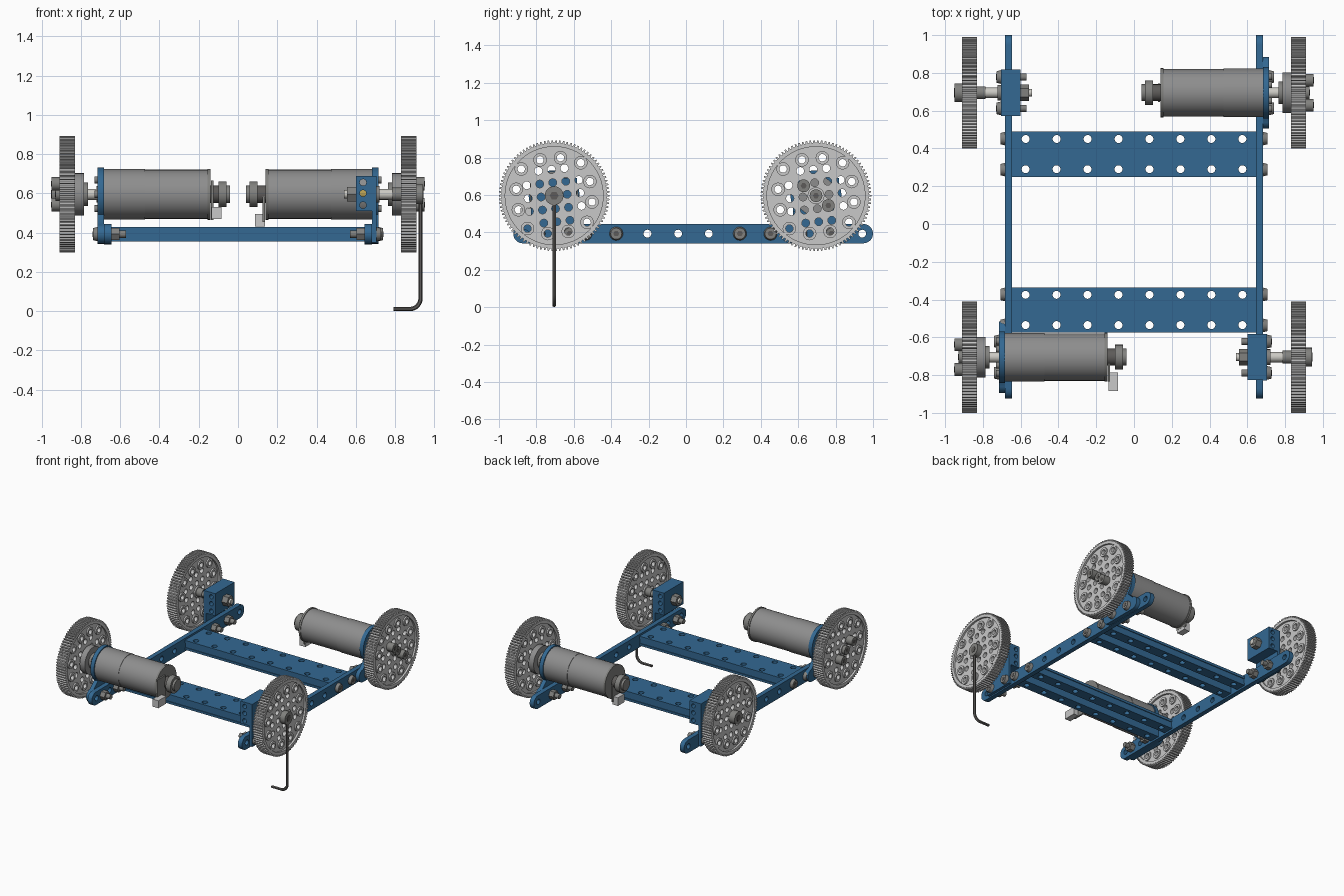
import bpy, bmesh
from math import cos, sin, pi, radians
from mathutils import Matrix

cube = bpy.data.objects.get("Cube")
if cube:
    bpy.data.objects.remove(cube)


def material(name, r, g, b):
    m = bpy.data.materials.new(name)
    m.use_nodes = True
    m.diffuse_color = (r, g, b, 1)
    m.node_tree.nodes["Principled BSDF"].inputs["Base Color"].default_value = (r, g, b, 1)
    return m


BLUE = material("blue anodised", .033, .14, .29)
GREY = material("motor grey", .27, .27, .27)
PALE = material("pale grey plastic", .58, .58, .58)
STEEL = material("steel", .22, .22, .21)
DARK = material("dark steel", .11, .105, .1)
SHAFT = material("bright shaft", .6, .59, .55)
BRASS = material("brass", .45, .33, .08)


def add(name, mesh, mat):
    mesh.materials.clear()
    mesh.materials.append(mat)
    mesh.shade_smooth()
    mesh.set_sharp_from_angle(angle=radians(35))
    obj = bpy.data.objects.new(name, mesh)
    bpy.context.collection.objects.link(obj)
    return obj


def circle(u, v, r, n=20):
    return arc(u, v, r, 0, 360 - 360 / n, n)


def arc(u, v, r, a, b, n):
    angles = [radians(a + (b - a) * i / (n - 1)) for i in range(n)]
    return [(u + r * cos(t), v + r * sin(t)) for t in angles]


def rect(u0, u1, v0, v1):
    return [(u0, v0), (u1, v0), (u1, v1), (u0, v1)]


AXES = {"x": Matrix(((0, 0, 1, 0), (1, 0, 0, 0), (0, 1, 0, 0), (0, 0, 0, 1))),
        "y": Matrix(((1, 0, 0, 0), (0, 0, -1, 0), (0, 1, 0, 0), (0, 0, 0, 1))),
        "z": Matrix.Identity(4)}


def plate(name, mat, loops, axis, a, b):
    """Extrude outlines (inner loops become holes) between a and b on an axis."""
    curve = bpy.data.curves.new(name, "CURVE")
    curve.dimensions = "2D"
    curve.fill_mode = "BOTH"
    curve.extrude = abs(b - a) / 2
    for loop in loops:
        s = curve.splines.new("POLY")
        s.points.add(len(loop) - 1)
        for p, (u, v) in zip(s.points, loop):
            p.co = (u, v, 0, 1)
        s.use_cyclic_u = True
    tmp = bpy.data.objects.new("outline", curve)
    mesh = bpy.data.meshes.new_from_object(tmp)
    bpy.data.objects.remove(tmp)
    shift = Matrix.Translation([(a + b) / 2 if c == axis else 0 for c in "xyz"])
    mesh.transform(shift @ AXES[axis])
    bm = bmesh.new()
    bm.from_mesh(mesh)
    bmesh.ops.remove_doubles(bm, verts=bm.verts, dist=1e-5)
    bmesh.ops.recalc_face_normals(bm, faces=bm.faces)
    bm.to_mesh(mesh)
    bm.free()
    return add(name, mesh, mat)


def rod(name, mat, x0, x1, y, z, r, n=24, r2=None):
    """Cylinder along x; r2 is the radius at the x1 end."""
    bm = bmesh.new()
    m = Matrix.Translation(((x0 + x1) / 2, y, z)) @ Matrix.Rotation(pi / 2 if x1 > x0 else -pi / 2, 4, "Y")
    bmesh.ops.create_cone(bm, cap_ends=True, segments=n, radius1=r, radius2=r2 or r,
                          depth=abs(x1 - x0), matrix=m)
    mesh = bpy.data.meshes.new(name)
    bm.to_mesh(mesh)
    bm.free()
    return add(name, mesh, mat)


def box(name, mat, size, center):
    w, d, h = [s / 2 for s in size]
    x, y, z = center
    return plate(name, mat, [rect(x - w, x + w, y - d, y + d)], "z", z - h, z + h)


def bolt(side, x, y, z):
    """Button head with a dark socket, pointing outwards."""
    rod("bolt_head", STEEL, side * (x - .003), side * (x + .024), y, z, .037, 20, .03)
    rod("bolt_socket", DARK, side * (x + .02), side * (x + .026), y, z, .016, 6)


AXLE_Z, BEAM_Z, PITCH = .596, .393, .164
FRONT, BACK = -.705, .695

# Side beams with rounded ends and a row of holes
holes = [circle(-.37 + PITCH * k, BEAM_Z, .021) for k in range(-3, 9)]
outline = arc(-.872, BEAM_Z, .052, 90, 270, 12) + arc(.948, BEAM_Z, .052, -90, 90, 12)
for side in (-1, 1):
    plate("side_beam", BLUE, [outline] + holes, "x", side * .645, side * .682)

# Cross beams: grooved bars with two rows of holes
for cy in (-.455, .37):
    holes = [circle(PITCH * (k - 3.5), cy + s * .08, .021) for k in range(8) for s in (-1, 1)]

    def rails(inset):
        return [rect(-.645, .645, cy - .12 + inset, cy - .035), rect(-.645, .645, cy + .035, cy + .12 - inset)]
    plate("cross_beam_top", BLUE, [rect(-.645, .645, cy - .12, cy + .12)] + holes, "z", .41, .43)
    plate("cross_beam_web", BLUE, rails(.006) + holes, "z", .372, .41)
    plate("cross_beam_foot", BLUE, rails(0) + holes, "z", .355, .372)
    for side in (-1, 1):
        for s in (-1, 1):
            bolt(side, .682, cy + s * .082, BEAM_Z)

# Gear wheel loops, drawn around the axle
TEETH = 90
gear = []
for i in range(TEETH):
    for f, r in ((-.3, .283), (-.18, .296), (.18, .296), (.3, .283)):
        t = 2 * pi * (i + f) / TEETH
        gear.append((r * cos(t), r * sin(t)))
tilt = radians(6)


def turned(u, v):
    return u * cos(tilt) - v * sin(tilt), u * sin(tilt) + v * cos(tilt)


grid = [turned(i * .07, j * .07) for i in range(-2, 3) for j in range(-2, 3)
        if 0 < i * i + j * j < 8]
spots = [turned(a * u, b * v) for a in (-1, 1) for b in (-1, 1)
         for u, v in ((.055, .198), (.198, .055), (.16, .16))]
boss_holes = [circle(u, v, .02, 16) for u, v in spots]
web_holes = [circle(u, v, .021, 16) for u, v in grid] + boss_holes
bosses = [circle(u, v, .036, 20) for u, v in spots]
wheel = [plate("wheel_rim", PALE, [gear, circle(0, 0, .262, 64)], "x", -.04, .04),
         plate("wheel_web", PALE, [circle(0, 0, .264, 64)] + web_holes, "x", -.025, .025),
         plate("wheel_bosses", PALE, bosses + boss_holes, "x", -.036, .036),
         plate("wheel_center", PALE, [circle(0, 0, .045, 24)], "x", -.036, .036)]
for side in (-1, 1):
    for y in (FRONT, BACK):
        for part in wheel:
            copy = bpy.data.objects.new(part.name, part.data)
            copy.location = (side * .87, y, AXLE_Z)
            bpy.context.collection.objects.link(copy)
for part in wheel:
    bpy.data.objects.remove(part)


def mount_bolts(side, y, x):
    for s in (-1, 1):
        bolt(side, x, y + s * .083, BEAM_Z)
        rod("mount_bolt", STEEL, side * .57, side * .69, y + s * .083, BEAM_Z, .019, 16)
        rod("mount_nut", STEEL, side * .605, side * .645, y + s * .083, BEAM_Z, .036, 6)


def motor_corner(side, y):
    # Mounting plate: round collar on a wide foot
    collar = (arc(y, AXLE_Z, .136, -50, 230, 36) + arc(y - .14, BEAM_Z, .05, 90, 270, 10)
              + arc(y + .14, BEAM_Z, .05, -90, 90, 10))
    plate("motor_mount", BLUE, [collar], "x", side * .684, side * .716)
    mount_bolts(side, y, .716)
    # Motor body, end cap and sensor
    for name, mat, a, b, r, n in (("motor_gearbox", GREY, .684, .475, .128, 48),
                                  ("motor_body", GREY, .475, .155, .125, 48),
                                  ("motor_end_cap", STEEL, .155, .14, .13, 32),
                                  ("sensor_neck", DARK, .14, .1, .045, 20),
                                  ("sensor_disc", STEEL, .1, .058, .066, 24),
                                  ("sensor_tip", STEEL, .058, .04, .045, 24),
                                  ("motor_shaft", SHAFT, .716, .84, .028, 20),
                                  ("wheel_hub", GREY, .785, .83, .108, 32),
                                  ("hub_neck", STEEL, .765, .785, .06, 24)):
        rod(name, mat, side * a, side * b, y, AXLE_Z, r, n)
    # Screws on the collar and through the wheel
    for k in range(6):
        t = pi * k / 3
        rod("collar_screw", STEEL, side * .71, side * .73, y + .085 * cos(t), AXLE_Z + .085 * sin(t), .018, 12)
    for d in (-.066, 0, .066):
        rod("hub_bolt", STEEL, side * .88, side * (.93 if d == 0 else .95), y + d, AXLE_Z - d * .8, .034, 20)
        rod("hub_bolt_socket", DARK, side * .92, side * (.932 if d == 0 else .952), y + d, AXLE_Z - d * .8, .016, 6)


motor_corner(-1, FRONT)
motor_corner(1, BACK)
box("front_sensor_board", STEEL, (.012, .1, .2), (-.132, FRONT - .08, AXLE_Z - .03))
box("front_connector", PALE, (.05, .1, .06), (-.11, FRONT - .13, .5))
box("back_sensor_board", STEEL, (.012, .1, .13), (.132, BACK, .52))
box("back_connector", PALE, (.05, .08, .065), (.112, BACK, .463))


def bearing_corner(side, y, tip):
    # Drilled bearing block with a foot plate on the beam
    x0, x1 = sorted((side * .602, side * .684))
    drilled = [circle(side * .637, AXLE_Z + d, .017, 14) for d in (-.055, .005, .06)]
    plate("bearing_block", BLUE, [rect(x0, x1, .512, .69)] + drilled, "y", y - .122, y + .122)
    box("bearing_foot", BLUE, (.022, .245, .34), (side * .694, y, .52))
    mount_bolts(side, y, .705)
    for name, mat, a, b, r, n in (("axle", SHAFT, .54, .92, .021, 20),
                                  ("axle_nut", STEEL, .555, .602, .043, 6),
                                  ("axle_bushing", BRASS, .602, .69, .028, 16),
                                  ("axle_washer", STEEL, .705, .722, .042, 20),
                                  ("axle_spacer", SHAFT, .722, .785, .027, 20),
                                  ("axle_collar", STEEL, .785, .835, .034, 20),
                                  ("axle_bolt", STEEL, .9, tip, .05, 24),
                                  ("axle_bolt_socket", DARK, .92, tip + .003, .024, 6)):
        rod(name, mat, side * a, side * b, y, AXLE_Z, r, n)


bearing_corner(1, FRONT, .942)
bearing_corner(-1, BACK, .95)

# Bent hex key hanging from the front left axle
path = [(.93, AXLE_Z)] + arc(.875, .066, .055, 0, -90, 8) + [(.793, .011)]
key = bpy.data.curves.new("hex_key", "CURVE")
key.dimensions = "3D"
key.bevel_depth = .011
key.bevel_resolution = 1
key.use_fill_caps = True
spline = key.splines.new("POLY")
spline.points.add(len(path) - 1)
for p, (x, z) in zip(spline.points, path):
    p.co = (x, FRONT, z, 1)
key_obj = bpy.data.objects.new("hex_key_path", key)
key_mesh = bpy.data.meshes.new_from_object(key_obj)
bpy.data.objects.remove(key_obj)
add("hex_key", key_mesh, DARK)
